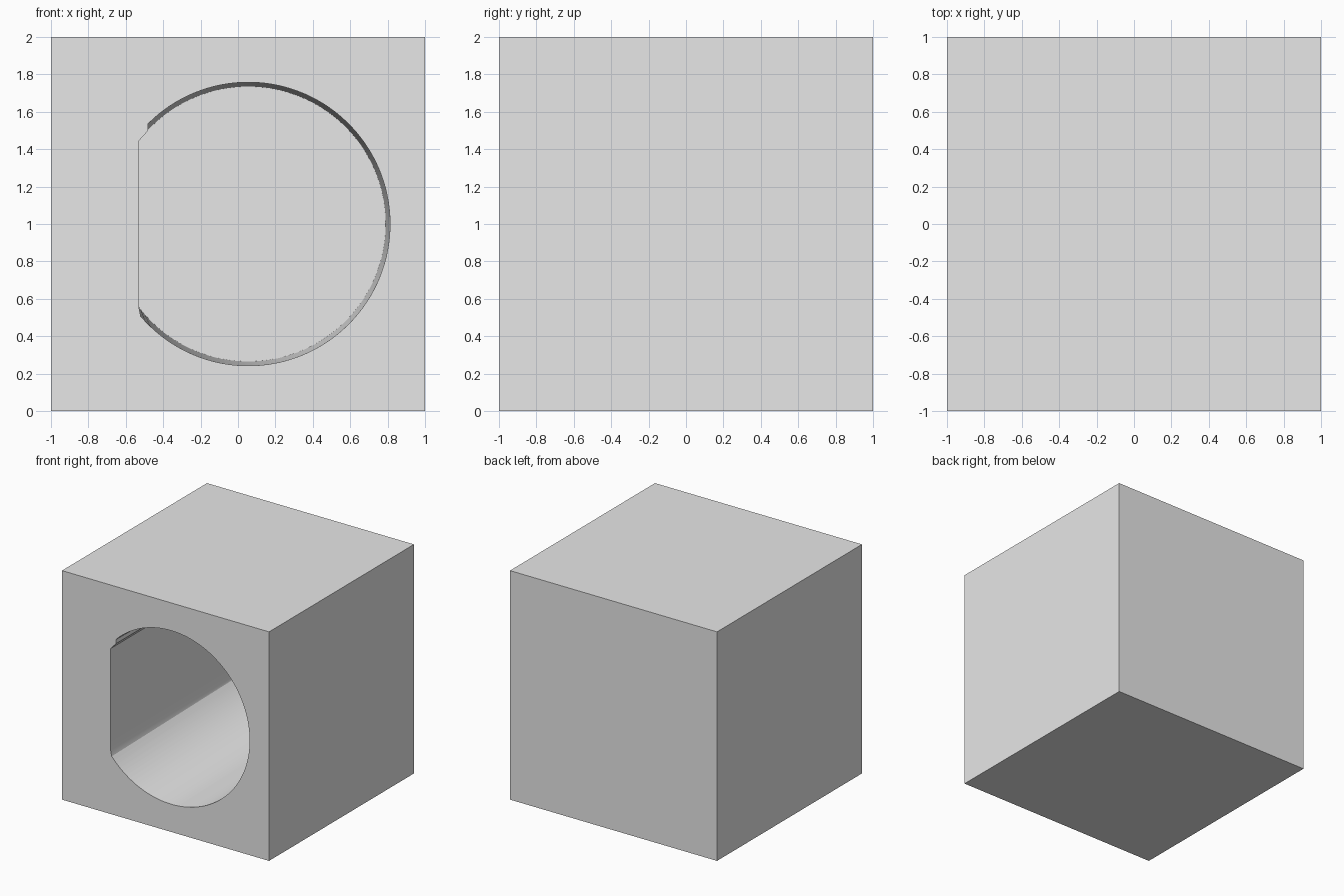
import bpy, bmesh, math

default = bpy.data.objects.get("Cube")
if default:
    bpy.data.objects.remove(default, do_unlink=True)

grey = bpy.data.materials.new("plain_grey")
grey.use_nodes = True
grey.diffuse_color = (0.8, 0.8, 0.8, 1)
grey.node_tree.nodes["Principled BSDF"].inputs["Base Color"].default_value = (0.8, 0.8, 0.8, 1)

CX, CZ = 0.055, 1.0      # bore centre
FLAT = -0.53             # flat wall of the bore
R_FRONT, R_BACK = 0.758, 0.735
Y_FRONT, Y_BACK = -1.02, 0.99
SEGMENTS = 96


def make_object(name, bm):
    bmesh.ops.recalc_face_normals(bm, faces=bm.faces[:])
    mesh = bpy.data.meshes.new(name)
    bm.to_mesh(mesh)
    bm.free()
    mesh.materials.append(grey)
    obj = bpy.data.objects.new(name, mesh)
    bpy.context.collection.objects.link(obj)
    return obj


def select_only(obj):
    bpy.ops.object.select_all(action='DESELECT')
    obj.select_set(True)
    bpy.context.view_layer.objects.active = obj


def bore_section(radius):
    """D-shaped section: flat wall, small ledge at the top, then a long arc."""
    start = math.acos((-0.48 - CX) / radius)
    end = 2 * math.pi - math.acos((-0.52 - CX) / radius)
    points = [(FLAT, 0.555), (FLAT, 1.445), (-0.48, 1.50)]
    # run clockwise from the ledge over the top and back to the flat wall
    sweep = start + (2 * math.pi - end)
    for i in range(SEGMENTS + 1):
        a = start - sweep * i / SEGMENTS
        points.append((CX + radius * math.cos(a), CZ + radius * math.sin(a)))
    return points


# Solid block
bm = bmesh.new()
bmesh.ops.create_cube(bm, size=2)
bmesh.ops.translate(bm, verts=bm.verts[:], vec=(0, 0, 1))
block = make_object("block", bm)

# Tapered bore, lofted from the front section to the back section
bm = bmesh.new()
front, back = [[bm.verts.new((x, y, z)) for x, z in bore_section(r)]
               for r, y in ((R_FRONT, Y_FRONT), (R_BACK, Y_BACK))]
count = len(front)
for i in range(count):
    j = (i + 1) % count
    bm.faces.new((front[i], front[j], back[j], back[i]))
bm.faces.new(front)
bm.faces.new(back)
bore = make_object("bore_cutter", bm)
bore.hide_render = True

# Cut the bore out of the block
cut = block.modifiers.new("bore", 'BOOLEAN')
cut.operation = 'DIFFERENCE'
cut.solver = 'EXACT'
cut.object = bore
select_only(block)
bpy.ops.object.modifier_apply(modifier=cut.name)
bpy.data.objects.remove(bore, do_unlink=True)

select_only(block)
bpy.ops.object.shade_smooth_by_angle(angle=math.radians(20))
